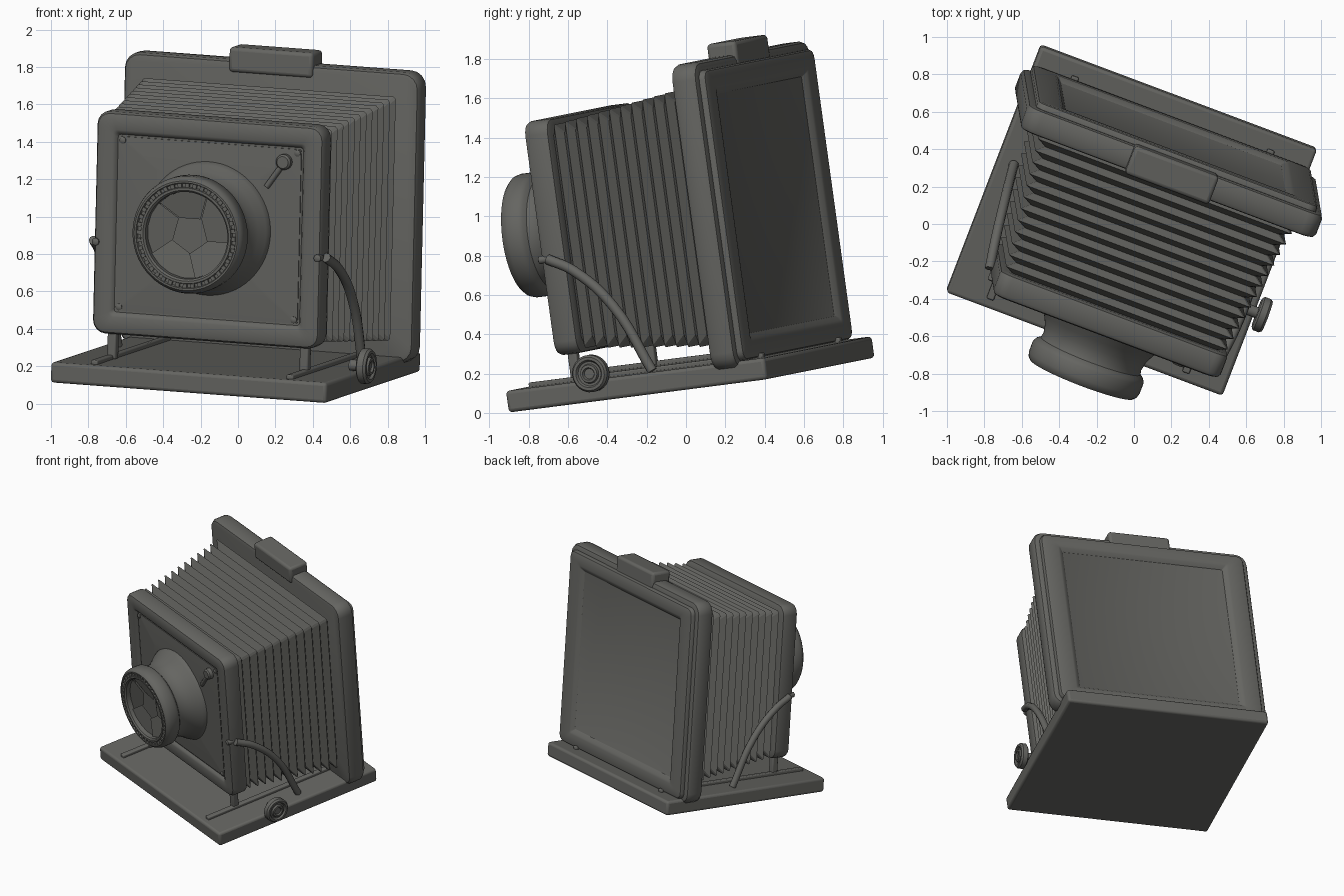
import bpy, bmesh, math
from mathutils import Matrix, Vector

if "Cube" in bpy.data.objects:
    bpy.data.objects.remove(bpy.data.objects["Cube"])

# The camera is built square (x width, y depth, z height above bed) and then tilted as a whole
U = Vector((0.934, -0.350, -0.070)).normalized()
V = Vector((0.3455, 0.931, 0.12))
V = (V - U * V.dot(U)).normalized()
W = U.cross(V)
TILT = Matrix.Translation((-0.012, 0.014, 0.25)) @ Matrix((U, V, W)).transposed().to_4x4()

grey = bpy.data.materials.new("dark_grey")
grey.diffuse_color = (0.13, 0.13, 0.12, 1)
grey.use_nodes = True
grey.node_tree.nodes["Principled BSDF"].inputs["Base Color"].default_value = grey.diffuse_color


def finish(name, bm, bevel=0, smooth=True):
    bmesh.ops.recalc_face_normals(bm, faces=bm.faces)
    me = bpy.data.meshes.new(name)
    bm.to_mesh(me)
    bm.free()
    me.materials.append(grey)
    ob = bpy.data.objects.new(name, me)
    bpy.context.collection.objects.link(ob)
    ob.matrix_world = TILT
    if bevel:
        m = ob.modifiers.new("bevel", 'BEVEL')
        m.width, m.segments = bevel, 3
    if smooth:
        bpy.ops.object.select_all(action='DESELECT')
        ob.select_set(True)
        bpy.context.view_layer.objects.active = ob
        bpy.ops.object.shade_smooth_by_angle(angle=math.radians(35))
    return ob


def skin(bm, rings, caps=True):
    rows = [[bm.verts.new(p) for p in r] for r in rings]
    n = len(rows[0])
    for r, s in zip(rows, rows[1:]):
        for i in range(n):
            bm.faces.new((r[i], r[(i + 1) % n], s[(i + 1) % n], s[i]))
    if caps:
        bm.faces.new(rows[0])
        bm.faces.new(rows[-1])


def rrect(hx, z0, z1, r, y, n=5):
    pts = []
    for cx, cz, a0 in ((hx - r, z1 - r, 0), (r - hx, z1 - r, 90), (r - hx, z0 + r, 180), (hx - r, z0 + r, 270)):
        for i in range(n):
            a = math.radians(a0 + 90 * i / (n - 1))
            pts.append((cx + r * math.cos(a), y, cz + r * math.sin(a)))
    return pts


def loft(name, loops, smooth=True):
    bm = bmesh.new()
    skin(bm, [rrect(*l) for l in loops])
    return finish(name, bm, 0, smooth)


def box(name, x0, x1, y0, y1, z0, z1, bevel=0.01):
    bm = bmesh.new()
    bmesh.ops.create_cube(bm, size=1)
    for v in bm.verts:
        v.co = ((x0 + x1) / 2 + v.co.x * (x1 - x0), (y0 + y1) / 2 + v.co.y * (y1 - y0),
                (z0 + z1) / 2 + v.co.z * (z1 - z0))
    return finish(name, bm, bevel)


def lathe(name, profile, centre, axis='Y', n=48):
    # profile: (radius, position along axis)
    bm = bmesh.new()
    rings = []
    for r, t in profile:
        ring = []
        for i in range(n):
            c, s = r * math.cos(math.tau * i / n), r * math.sin(math.tau * i / n)
            ring.append(Vector((c, t, s) if axis == 'Y' else (t, c, s)) + Vector(centre))
        rings.append(ring)
    skin(bm, rings)
    return finish(name, bm)


def rod(name, pts, radius):
    cu = bpy.data.curves.new(name, 'CURVE')
    cu.dimensions, cu.bevel_depth, cu.bevel_resolution = '3D', radius, 3
    cu.use_fill_caps = True
    sp = cu.splines.new('BEZIER')
    sp.bezier_points.add(len(pts) - 1)
    for bp, p in zip(sp.bezier_points, pts):
        bp.co = p
        bp.handle_left_type = bp.handle_right_type = 'AUTO'
    sp.resolution_u = 6
    cu.materials.append(grey)
    ob = bpy.data.objects.new(name, cu)
    bpy.context.collection.objects.link(ob)
    ob.matrix_world = TILT


# Bed with two rails
box("bed", -0.79, 0.79, -0.71, 0.71, -0.11, 0, 0.018)
for s, side in ((-1, "left"), (1, "right")):
    box(side + "_rail", s * 0.56 - 0.02, s * 0.56 + 0.02, -0.66, 0.625, -0.01, 0.022, 0.008)
    box(side + "_foot", s * 0.55 - 0.025, s * 0.55 + 0.025, -0.43, -0.38, 0, 0.18)

# Rear standard: rounded body, then the stepped back door with a recessed glass
loft("rear_frame", [(0.82, -0.01, 1.51, 0.07, 0.435), (0.835, -0.025, 1.525, 0.08, 0.44),
                    (0.845, -0.035, 1.535, 0.085, 0.46), (0.845, -0.035, 1.535, 0.085, 0.545),
                    (0.835, -0.025, 1.525, 0.08, 0.565), (0.815, -0.005, 1.505, 0.07, 0.572)])
loft("back_door", [(0.80, 0.0, 1.49, 0.05, 0.56), (0.80, 0.0, 1.49, 0.05, 0.59),
                   (0.793, 0.007, 1.483, 0.045, 0.602), (0.78, 0.02, 1.47, 0.04, 0.607),
                   (0.67, 0.09, 1.40, 0.015, 0.607), (0.655, 0.105, 1.385, 0.01, 0.602),
                   (0.63, 0.13, 1.36, 0.005, 0.58)])
box("top_handle", -0.24, 0.24, 0.42, 0.58, 1.47, 1.605, 0.02)

# Front standard with a raised border around the lens board
loft("front_frame", [(0.62, 0.17, 1.31, 0.06, -0.335), (0.645, 0.145, 1.335, 0.07, -0.345),
                     (0.65, 0.14, 1.34, 0.07, -0.36), (0.65, 0.14, 1.34, 0.07, -0.45),
                     (0.64, 0.15, 1.33, 0.065, -0.468), (0.62, 0.17, 1.31, 0.055, -0.475),
                     (0.555, 0.235, 1.245, 0.025, -0.475), (0.54, 0.25, 1.23, 0.02, -0.468),
                     (0.53, 0.26, 1.22, 0.015, -0.452)])
loft("lens_board", [(0.52, 0.27, 1.21, 0.012, -0.44), (0.52, 0.27, 1.21, 0.012, -0.458),
                    (0.3, 0.45, 1.05, 0.012, -0.475)])
for x in (-0.5, 0.5):
    for z in (0.29, 1.19):
        lathe("board_screw", [(0.018, -0.45), (0.018, -0.465), (0.01, -0.47)], (x, 0, z), n=12)

# Bellows: zigzag of square rings growing toward the rear
folds, y0, y1 = 12, -0.34, 0.44
rings = []
for i in range(2 * folds + 1):
    t = i / (2 * folds)
    d = 0 if i % 2 else 0.05
    rings.append((0.63 + 0.10 * t - d, 0.165 - 0.08 * t + d, 1.305 + 0.105 * t - d, 0.012,
                  y0 + (y1 - y0) * t, 2))
loft("bellows", rings, smooth=False)

# Lens barrel: flared base, neck, rounded front ring, stepped recess
LZ = 0.75
lathe("lens_barrel", [(0.36, -0.45), (0.36, -0.475), (0.345, -0.50), (0.315, -0.54), (0.29, -0.59), (0.28, -0.64),
                      (0.285, -0.665), (0.305, -0.68), (0.317, -0.70), (0.317, -0.76), (0.31, -0.785),
                      (0.295, -0.80), (0.285, -0.80), (0.28, -0.785), (0.262, -0.785), (0.258, -0.80),
                      (0.245, -0.80), (0.235, -0.79), (0.235, -0.715)], (0, 0, LZ), n=64)

# Knurled teeth in the groove of the front ring
bm = bmesh.new()
for i in range(40):
    m = Matrix.Translation((0, -0.79, LZ)) @ Matrix.Rotation(math.tau * i / 40, 4, 'Y') \
        @ Matrix.Translation((0.271, 0, 0)) @ Matrix.Diagonal((0.022, 0.016, 0.022, 1))
    bmesh.ops.create_cube(bm, size=1, matrix=m)
finish("ring_teeth", bm, smooth=False)

# Iris: five overlapping blades leaving a pentagon opening
bm = bmesh.new()


def polar(r, deg, y):
    a = math.radians(deg)
    return bm.verts.new((r * math.cos(a), y, LZ + r * math.sin(a)))


for k in range(5):
    a = 55 + 72 * k
    ring = [polar(0.105, a + 72, -0.728), polar(0.105, a, -0.742)]
    ring += [polar(0.236, a + 10 + 18 * j, -0.762 + 0.003 * j) for j in range(5)]
    bm.faces.new(ring)
bmesh.ops.solidify(bm, geom=bm.faces[:], thickness=0.004)
finish("iris_blades", bm, smooth=False)

# Shutter lever on the lens board
lathe("lever_knob", [(0.042, -0.45), (0.042, -0.49), (0.032, -0.50)], (0.43, 0, 1.14), n=24)
rod("lever_arm", [(0.42, -0.48, 1.12), (0.335, -0.48, 1.0)], 0.016)

# Curved side struts with pivots
for s, side in ((-1, "left"), (1, "right")):
    rod(side + "_strut", [(s * 0.665, -0.43, 0.635), (s * 0.685, -0.29, 0.56), (s * 0.70, -0.10, 0.36),
                          (s * 0.70, 0.065, 0.005)], 0.026)
    lathe(side + "_pivot", [(0.02, -0.44), (0.02, -0.485), (0.012, -0.49)], (s * 0.635, 0, 0.635), n=16)

# Focus wheel on the right side of the bed
lathe("focus_wheel", [(0.03, 0.74), (0.03, 0.80), (0.08, 0.80), (0.095, 0.81), (0.095, 0.845), (0.085, 0.858),
                      (0.07, 0.858), (0.062, 0.845), (0.05, 0.845), (0.045, 0.86), (0.032, 0.862),
                      (0.026, 0.85)], (0, -0.22, 0.035), axis='X', n=32)
